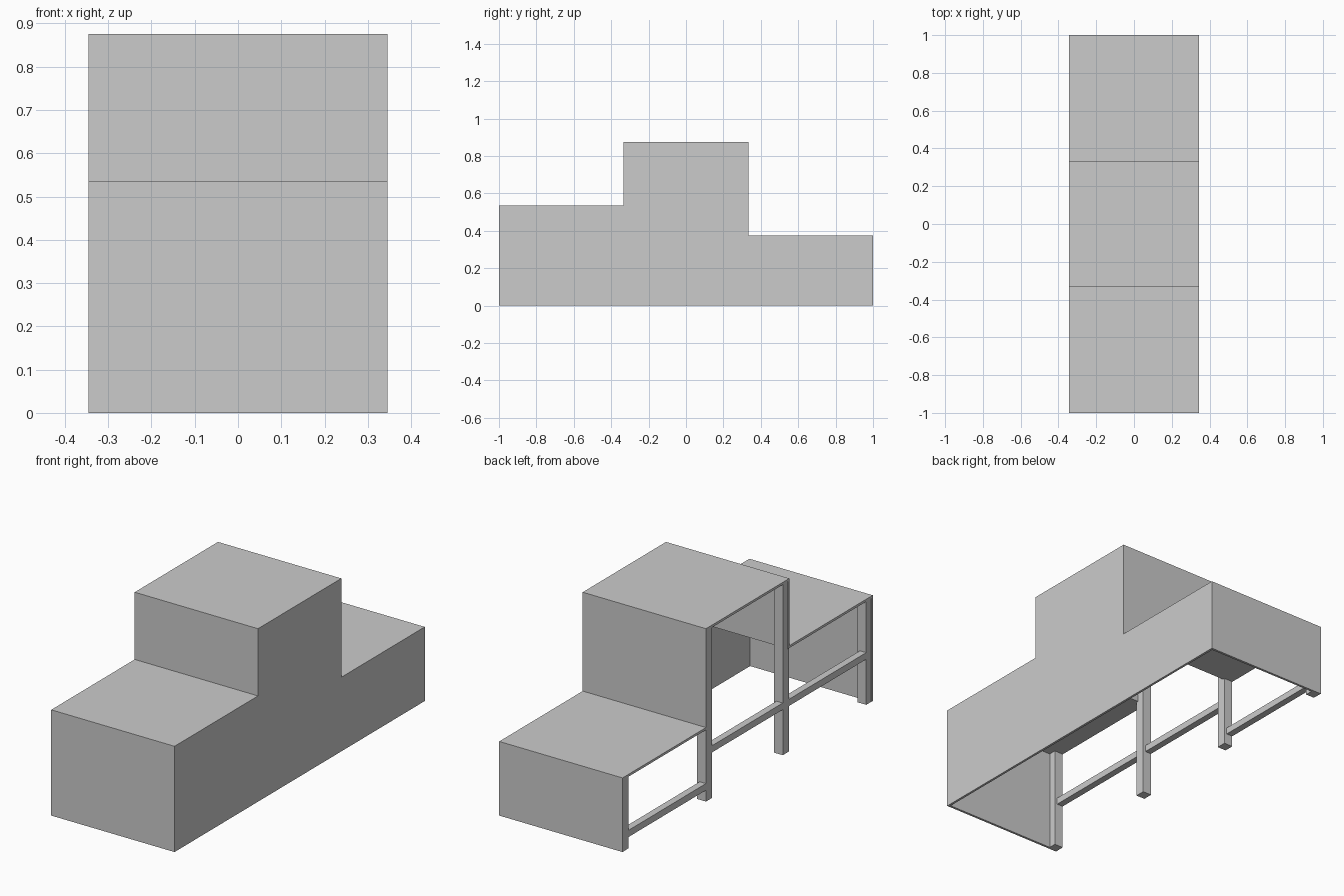
import bpy, bmesh

if "Cube" in bpy.data.objects:
    bpy.data.objects.remove(bpy.data.objects["Cube"])

HW, STEP, T = 0.345, 0.333, 0.012      # half width, step edge, board thickness
FRONT, MID, BACK = 0.535, 0.875, 0.375  # tread heights
POST = 0.05


def finish(name, bm):
    bmesh.ops.recalc_face_normals(bm, faces=bm.faces)
    me = bpy.data.meshes.new(name)
    bm.to_mesh(me)
    bm.free()
    ob = bpy.data.objects.new(name, me)
    bpy.context.collection.objects.link(ob)
    return ob


def stepped_block(name, inset, x0, x1, z0):
    """Three-level podium silhouette in the yz plane, extruded along x."""
    e, s = 1 - inset, STEP - inset
    f, m, b = FRONT - inset, MID - inset, BACK - inset
    profile = [(-e, z0), (e, z0), (e, b), (s, b), (s, m), (-s, m), (-s, f), (-e, f)]
    bm = bmesh.new()
    face = bm.faces.new([bm.verts.new((x0, y, z)) for y, z in profile])
    ext = bmesh.ops.extrude_face_region(bm, geom=[face])
    verts = [v for v in ext["geom"] if isinstance(v, bmesh.types.BMVert)]
    bmesh.ops.translate(bm, verts=verts, vec=(x1 - x0, 0, 0))
    return finish(name, bm)


def box(name, lo, hi):
    bm = bmesh.new()
    bmesh.ops.create_cube(bm, size=1)
    for v in bm.verts:
        v.co = [(lo[i] + hi[i]) / 2 + v.co[i] * (hi[i] - lo[i]) for i in range(3)]
    return finish(name, bm)


# board shell: treads, risers, end panels and right side, open below and on the left
shell = stepped_block("podium_shell", 0, -HW, HW, 0)
hollow = stepped_block("hollow_cutter", T, -HW - 0.1, HW - T, -0.1)
hollow.hide_render = True
hollow.hide_viewport = True
cut = shell.modifiers.new("hollow", 'BOOLEAN')
cut.object = hollow
cut.operation = 'DIFFERENCE'
cut.solver = 'EXACT'

# posts along the open side, a hair inside the boards
G = 0.001
posts = [("front_post", -1 + G, FRONT), ("front_step_post", -STEP + G, MID),
         ("back_step_post", STEP - G - POST, MID), ("back_post", 1 - G - POST, BACK)]
for name, y, top in posts:
    box(name, (-HW + G, y, 0), (-HW + POST, y + POST, top - T))

# rails between neighbouring posts
rail_names = ["front_rail", "middle_rail", "back_rail"]
rail_heights = [0.23, 0.23, 0.057]
for i, (name, z) in enumerate(zip(rail_names, rail_heights)):
    box(name, (-HW + G, posts[i][1] + POST, z), (-HW + 0.036, posts[i + 1][1], z + 0.034))
